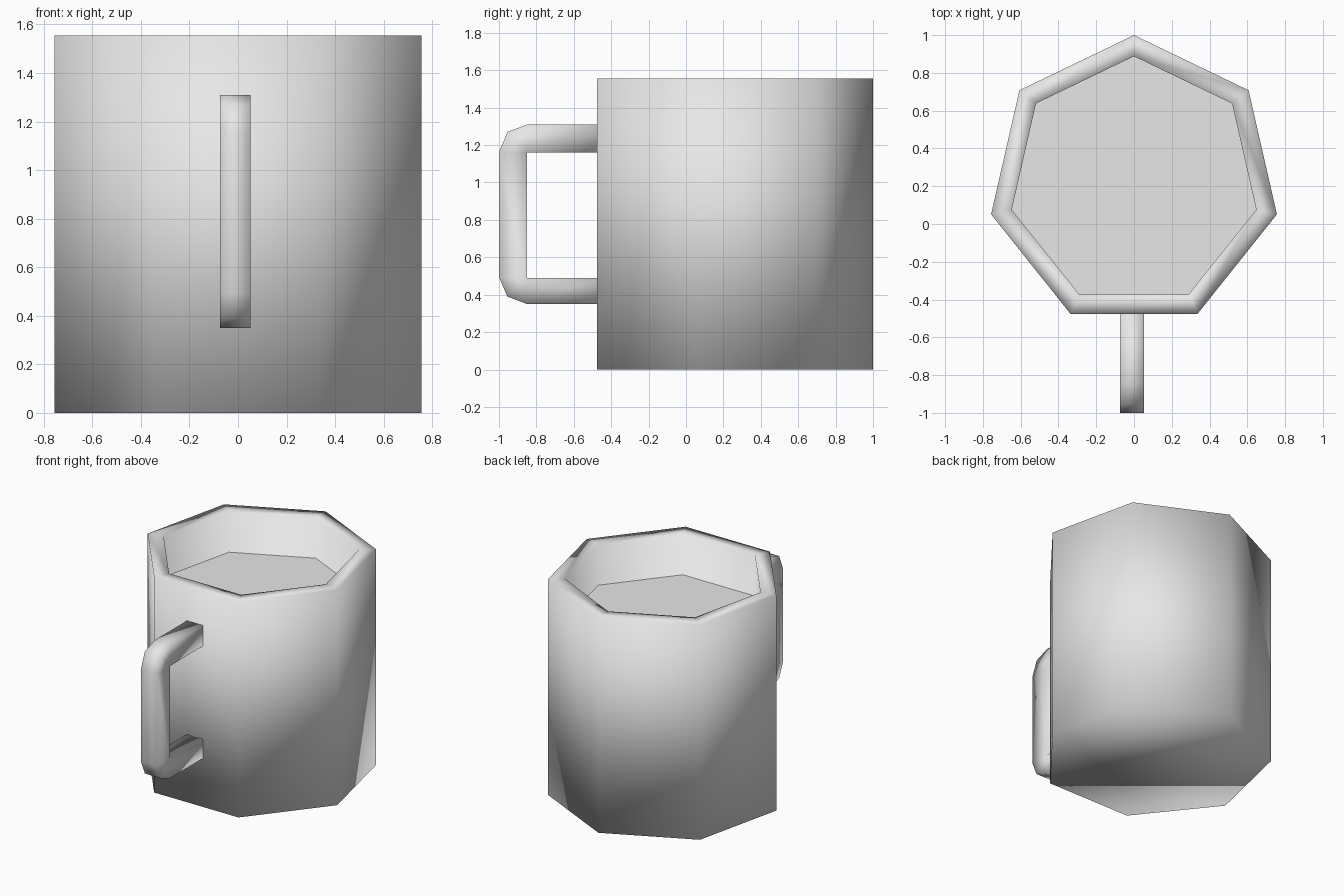
import bpy, bmesh, math
from mathutils import Vector

cube = bpy.data.objects.get("Cube")
if cube:
    bpy.data.objects.remove(cube, do_unlink=True)

SIDES = 7
CENTRE_Y = 0.224
OUTER_R, INNER_R = 0.776, 0.664
HEIGHT, FLOOR_Z, LIQUID_Z = 1.555, 0.11, 1.26

grey = bpy.data.materials.new("light grey")
grey.use_nodes = True
colour = (0.8, 0.8, 0.8, 1)
grey.diffuse_color = colour
grey.node_tree.nodes["Principled BSDF"].inputs["Base Color"].default_value = colour


def finish(name, bm, smooth=True):
    bmesh.ops.recalc_face_normals(bm, faces=bm.faces)
    for face in bm.faces:
        face.smooth = smooth
    mesh = bpy.data.meshes.new(name)
    bm.to_mesh(mesh)
    bm.free()
    mesh.materials.append(grey)
    obj = bpy.data.objects.new(name, mesh)
    bpy.context.collection.objects.link(obj)
    return obj


def ring(bm, radius, z):
    """Seven-sided ring with one corner pointing to the back."""
    verts = []
    for i in range(SIDES):
        a = math.pi / 2 + math.tau * i / SIDES
        verts.append(bm.verts.new((radius * math.cos(a),
                                   CENTRE_Y + radius * math.sin(a), z)))
    return verts


def bridge(bm, a, b):
    for i in range(len(a)):
        j = (i + 1) % len(a)
        bm.faces.new((a[i], a[j], b[j], b[i]))


# Mug body: base, outer wall, flat rim, inner wall, inner floor
bm = bmesh.new()
rings = [ring(bm, r, z) for r, z in ((OUTER_R, 0), (OUTER_R, HEIGHT),
                                     (INNER_R, HEIGHT), (INNER_R, FLOOR_Z))]
for lower, upper in zip(rings, rings[1:]):
    bridge(bm, lower, upper)
bm.faces.new(rings[0])
bm.faces.new(rings[-1])
finish("mug_body", bm)

# Liquid: flat disc filling the opening
bm = bmesh.new()
bm.faces.new(ring(bm, INNER_R, LIQUID_Z))
liquid = finish("liquid_surface", bm, smooth=False)
if liquid.data.polygons[0].normal.z < 0:
    liquid.data.flip_normals()

# Handle: square bar with bevelled outer corners, rooted in the front wall
LEFT, RIGHT, ROOT = 0.052, -0.075, -0.45
outer = [(ROOT, 1.31), (-0.85, 1.31), (-0.955, 1.27), (-1.0, 1.16),
         (-1.0, 0.495), (-0.955, 0.39), (-0.85, 0.35), (ROOT, 0.35)]
inner = [(ROOT, 1.16), (-0.85, 1.16), (-0.85, 0.49), (ROOT, 0.49)]
inner_of = [0, 1, 1, 1, 2, 2, 2, 3]   # inner point facing each outer point

bm = bmesh.new()
layers = []
for x in (LEFT, RIGHT):
    layers.append([[bm.verts.new(Vector((x, y, z))) for y, z in path]
                   for path in (outer, inner)])
(out_l, in_l), (out_r, in_r) = layers
for a, b in ((out_l, out_r), (in_l, in_r)):
    for i in range(len(a) - 1):
        bm.faces.new((a[i], a[i + 1], b[i + 1], b[i]))
for out, inn in layers:
    for i in range(len(out) - 1):
        p, q = inn[inner_of[i]], inn[inner_of[i + 1]]
        corners = [out[i], out[i + 1], q] + ([p] if p is not q else [])
        bm.faces.new(corners)
for end in (0, -1):
    bm.faces.new((out_l[end], in_l[end], in_r[end], out_r[end]))
finish("handle", bm)
